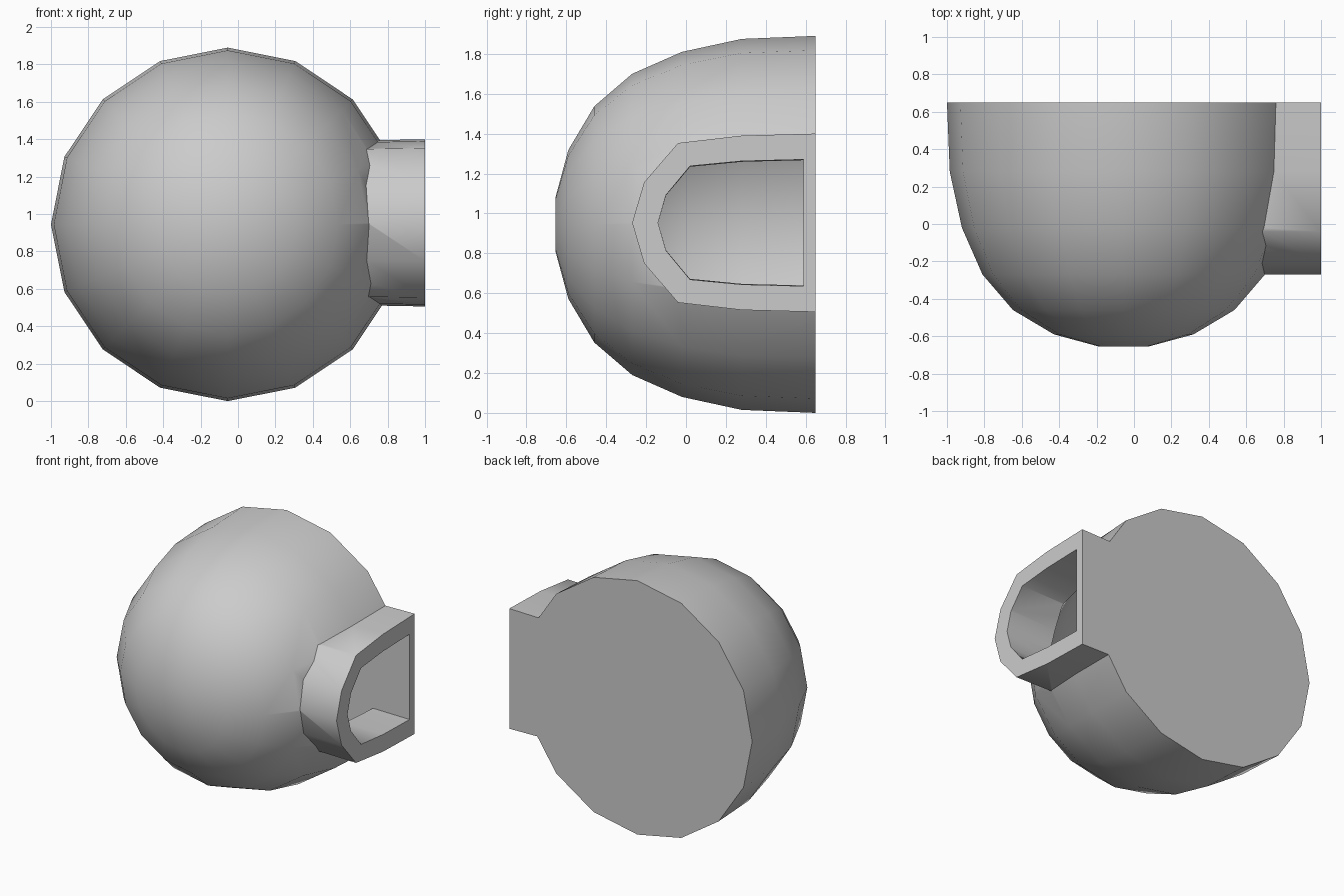
import bpy, bmesh
from math import cos, sin, pi

if "Cube" in bpy.data.objects:
    bpy.data.objects.remove(bpy.data.objects["Cube"])

CX, CZ = -0.055, 0.945          # dome axis (runs along y)


def loft(name, rings):
    """Closed solid through a list of equal-length point rings."""
    bm = bmesh.new()
    loops = [[bm.verts.new(p) for p in ring] for ring in rings]
    n = len(loops[0])
    for a, b in zip(loops, loops[1:]):
        for i in range(n):
            j = (i + 1) % n
            bm.faces.new((a[i], a[j], b[j], b[i]))
    bm.faces.new(loops[0])
    bm.faces.new(loops[-1])
    bmesh.ops.recalc_face_normals(bm, faces=bm.faces)
    me = bpy.data.meshes.new(name)
    bm.to_mesh(me)
    bm.free()
    ob = bpy.data.objects.new(name, me)
    bpy.context.collection.objects.link(ob)
    return ob


def dome(name, profile):
    """16-sided dome from (y, radius) pairs."""
    return loft(name, [[(CX + r * cos(i * pi / 8), y, CZ + r * sin(i * pi / 8))
                        for i in range(16)] for y, r in profile])


def tunnel(name, half, sections):
    """Arched passage: half profile of (y, half width) mirrored about the axis."""
    pts = half + [(y, -w) for y, w in reversed(half) if w > 0]
    return loft(name, [[(x, y, CZ + 0.008 + w * s) for y, w in pts]
                       for x, s in sections])


def combine(target, other, operation):
    mod = target.modifiers.new("join", 'BOOLEAN')
    mod.operation, mod.object, mod.solver = operation, other, 'EXACT'
    bpy.context.view_layer.objects.active = target
    bpy.ops.object.modifier_apply(modifier=mod.name)
    bpy.data.objects.remove(other)


# Outer shell: dome with arched entrance
shell = dome("domed_shelter", [(0.65, .945), (.28, .93), (-.02, .865), (-.27, .755),
                               (-.46, .592), (-.59, .373), (-.655, .133)])
entrance = tunnel("entrance", [(.65, .447), (.28, .437), (-.04, .40), (-.21, .203), (-.27, 0)],
                  [(0.3, .97), (1.0, 1.0)])
combine(shell, entrance, 'UNION')

# Hollow room and passage, leaving a thin floor
room = dome("room", [(.59, .815), (.28, .80), (.0, .745), (-.2, .645),
                     (-.36, .50), (-.47, .31), (-.525, .11)])
passage = tunnel("passage", [(.59, .318), (.28, .31), (.02, .285), (-.10, .14), (-.14, 0)],
                 [(0.2, .97), (1.05, 1.0)])
combine(room, passage, 'UNION')
combine(shell, room, 'DIFFERENCE')

# Smooth shading with crisp rims
bpy.ops.object.select_all(action='DESELECT')
shell.select_set(True)
bpy.context.view_layer.objects.active = shell
bpy.ops.object.shade_smooth_by_angle(angle=0.8)
